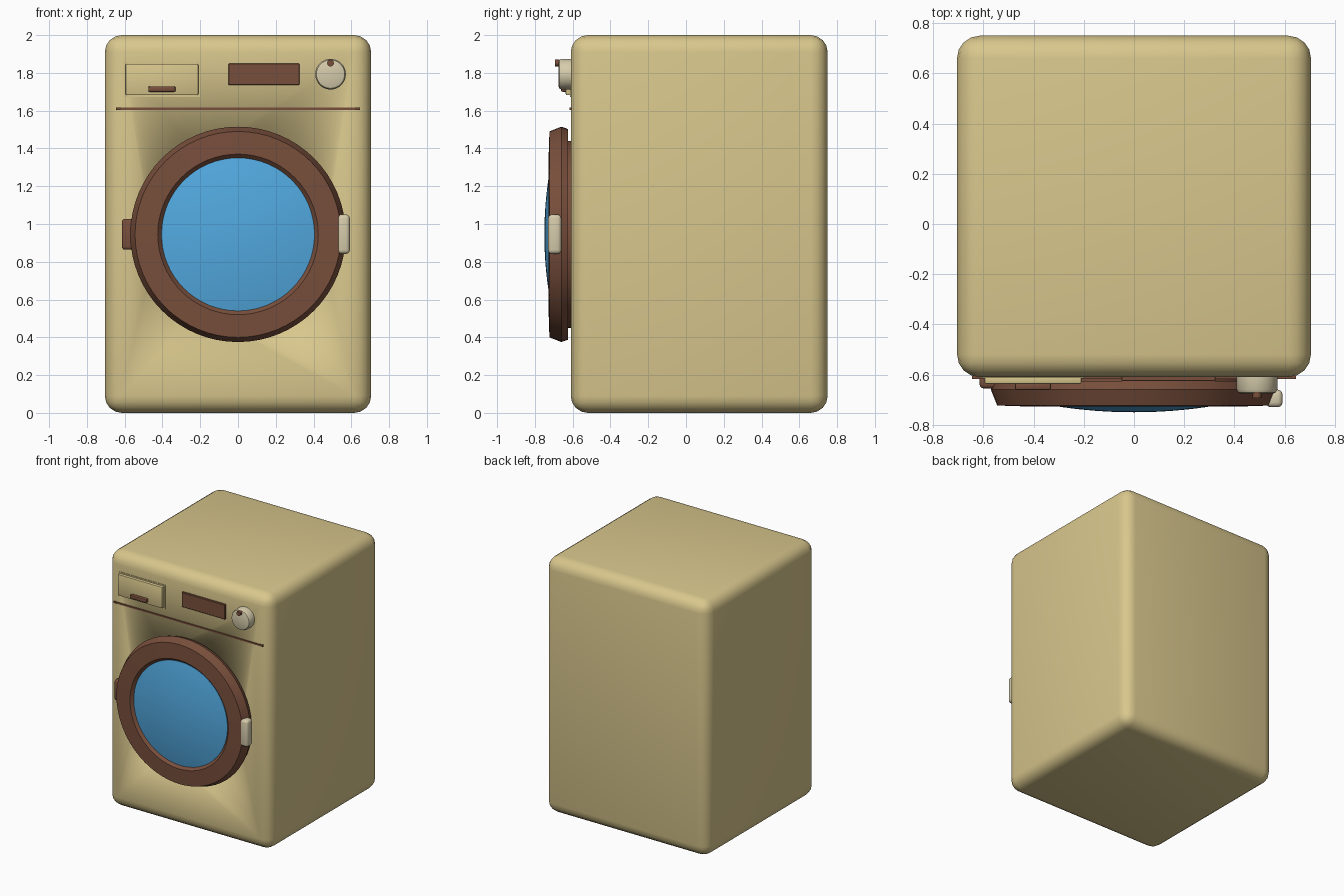
import bpy, bmesh, math
from mathutils import Matrix, Vector

if "Cube" in bpy.data.objects:
    bpy.data.objects.remove(bpy.data.objects["Cube"])


def material(name, rgb):
    m = bpy.data.materials.new(name)
    m.diffuse_color = (*rgb, 1)
    m.use_nodes = True
    m.node_tree.nodes["Principled BSDF"].inputs["Base Color"].default_value = m.diffuse_color
    return m


TAN = material("tan enamel", (0.69, 0.57, 0.265))
BROWN = material("brown plastic", (0.19, 0.078, 0.045))
CREAM = material("cream plastic", (0.67, 0.60, 0.41))
BLUE = material("blue glass", (0.085, 0.40, 0.75))


def finish(bm, name, mat, angle=35):
    bmesh.ops.recalc_face_normals(bm, faces=bm.faces)
    me = bpy.data.meshes.new(name)
    bm.to_mesh(me)
    bm.free()
    ob = bpy.data.objects.new(name, me)
    bpy.context.collection.objects.link(ob)
    me.materials.append(mat)
    bpy.ops.object.select_all(action='DESELECT')
    ob.select_set(True)
    bpy.context.view_layer.objects.active = ob
    if angle is None:
        bpy.ops.object.shade_smooth()
    else:
        bpy.ops.object.shade_smooth_by_angle(angle=math.radians(angle))
    return ob


def box(name, mat, x, y, z, bevel=0.0, segs=2, angle=35):
    """Box from (min, max) ranges, with rounded edges."""
    bm = bmesh.new()
    bmesh.ops.create_cube(bm, size=1)
    for v in bm.verts:
        v.co = Vector([(r[0] + r[1]) / 2 + c * (r[1] - r[0])
                       for c, r in zip(v.co, (x, y, z))])
    if bevel:
        bmesh.ops.bevel(bm, geom=bm.edges[:], offset=bevel, segments=segs,
                        profile=0.5, affect='EDGES')
    return finish(bm, name, mat, angle)


def lathe(name, mat, profile, cx, cz, steps=64, closed=False):
    """Turn (radius, y) points about a front-to-back axis."""
    bm = bmesh.new()
    vs = [bm.verts.new((r, y, 0)) for r, y in profile]
    pairs = list(zip(vs, vs[1:])) + ([(vs[-1], vs[0])] if closed else [])
    edges = [bm.edges.new(p) for p in pairs]
    bmesh.ops.spin(bm, geom=vs + edges, cent=(0, 0, 0), axis=(0, 1, 0),
                   angle=math.tau, steps=steps, use_duplicate=False)
    bmesh.ops.remove_doubles(bm, verts=bm.verts, dist=1e-5)
    bmesh.ops.transform(bm, matrix=Matrix.Translation((cx, 0, cz)), verts=bm.verts)
    return finish(bm, name, mat)


DOOR = (0, 0.945)
FRONT = -0.61

# Cabinet with a round drum opening behind the door
cabinet = box("cabinet", TAN, (-0.705, 0.705), (FRONT, 0.75), (0, 2), 0.09, 4, None)
cutter = lathe("drum_cutter", TAN, [(0, -0.8), (0.45, -0.8), (0.45, -0.3), (0, -0.3)], *DOOR)
cut = cabinet.modifiers.new("drum opening", 'BOOLEAN')
cut.operation, cut.solver, cut.object = 'DIFFERENCE', 'EXACT', cutter
bpy.context.view_layer.objects.active = cabinet
bpy.ops.object.modifier_apply(modifier=cut.name)
bpy.data.objects.remove(cutter)
cabinet.data.polygons.foreach_set("use_smooth", [True] * len(cabinet.data.polygons))

# Door: seal, ring and domed glass
lathe("door_seal", BROWN, [(0.42, -0.635), (0.495, -0.635), (0.495, -0.6), (0.42, -0.6)],
      *DOOR, closed=True)
lathe("door_ring", BROWN, [(0.39, -0.625), (0.558, -0.625), (0.57, -0.66), (0.545, -0.723),
                           (0.425, -0.727), (0.395, -0.695)], *DOOR, closed=True)
dome = [(0.405 * i / 10, -0.75 + 0.25 * (0.405 * i / 10) ** 2) for i in range(11)]
lathe("door_glass", BLUE, dome + [(0.405, -0.66), (0, -0.66)], *DOOR)
box("door_handle", CREAM, (0.525, 0.592), (-0.73, -0.66), (0.842, 1.05), 0.02, 3)
box("door_hinge", BROWN, (-0.615, -0.5), (-0.655, -0.605), (0.865, 1.027), 0.015, 3)

# Control panel
box("panel_stripe", BROWN, (-0.645, 0.645), (-0.617, -0.605), (1.604, 1.616))
box("drawer_frame", TAN, (-0.605, -0.2), (-0.614, -0.605), (1.672, 1.858))
box("drawer_front", TAN, (-0.595, -0.21), (-0.637, -0.605), (1.682, 1.848), 0.006)
box("drawer_pull", BROWN, (-0.475, -0.33), (-0.662, -0.63), (1.7, 1.729), 0.008)
box("display", BROWN, (-0.05, 0.325), (-0.626, -0.605), (1.735, 1.85), 0.003, 1)
lathe("knob", CREAM, [(0, -0.675), (0.066, -0.675), (0.075, -0.671), (0.081, -0.66),
                      (0.081, -0.605), (0, -0.605)], 0.49, 1.793, 40)
lathe("knob_marker", BROWN, [(0, -0.694), (0.018, -0.694), (0.018, -0.67), (0, -0.67)],
      0.49, 1.852, 12)
